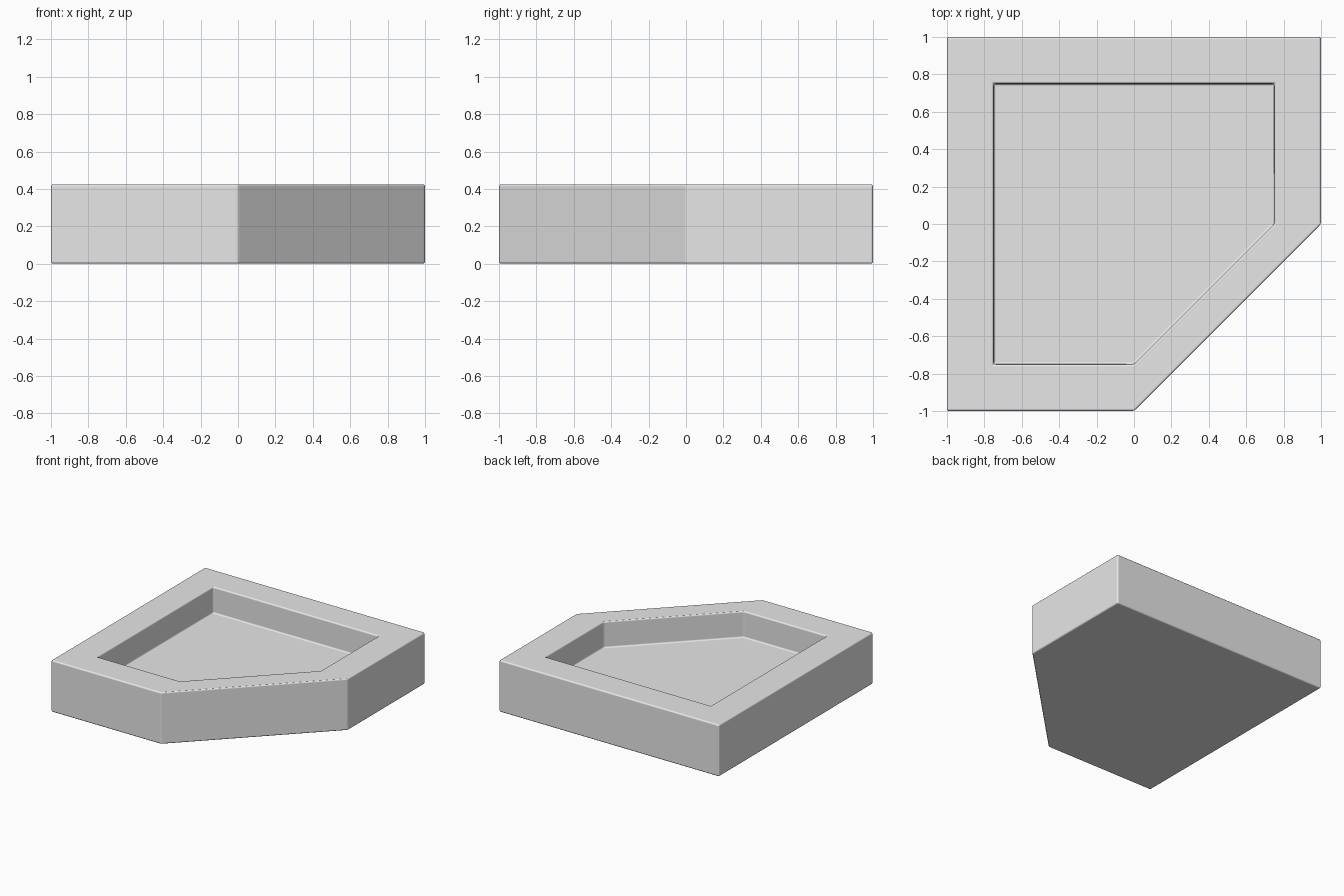
import bpy
import bmesh
import math
from mathutils import Vector

cube = bpy.data.objects.get("Cube")
if cube:
    bpy.data.objects.remove(cube, do_unlink=True)

HEIGHT = 0.425
FLOOR = 0.21
RIM_SCALE = 0.75
OUTLINE = [(-1, -1), (0, -1), (1, 0), (1, 1), (-1, 1)]

# One plain grey for the whole tray
grey = bpy.data.materials.new("light grey")
grey.use_nodes = True
colour = (0.8, 0.8, 0.8, 1)
grey.diffuse_color = colour
grey.node_tree.nodes["Principled BSDF"].inputs["Base Color"].default_value = colour


def extrude(bm, face, scale, lift):
    """Extrude one face, scaling it about the centre axis and moving it in z."""
    face = bmesh.ops.extrude_discrete_faces(bm, faces=[face])["faces"][0]
    for v in face.verts:
        v.co = Vector((v.co.x * scale, v.co.y * scale, v.co.z + lift))
    return face


# Block with one cut corner, then the matching recess in its top
bm = bmesh.new()
base = bm.faces.new([bm.verts.new((x, y, 0)) for x, y in OUTLINE])
top = extrude(bm, base, 1, HEIGHT)
rim = extrude(bm, top, RIM_SCALE, 0)
extrude(bm, rim, 1, FLOOR - HEIGHT)

# Close the underside
bm.edges.ensure_lookup_table()
open_edges = [e for e in bm.edges if e.is_boundary]
if open_edges:
    bmesh.ops.holes_fill(bm, edges=open_edges, sides=0)
bmesh.ops.recalc_face_normals(bm, faces=bm.faces)

mesh = bpy.data.meshes.new("corner_tray")
bm.to_mesh(mesh)
bm.free()
mesh.materials.append(grey)
tray = bpy.data.objects.new("corner_tray", mesh)
bpy.context.collection.objects.link(tray)

# Smooth, slightly rounded edges
bpy.ops.object.select_all(action="DESELECT")
tray.select_set(True)
bpy.context.view_layer.objects.active = tray
bpy.ops.object.shade_smooth()
bevel = tray.modifiers.new("rounded edges", "BEVEL")
bevel.width = 0.012
bevel.segments = 3
bevel.limit_method = "ANGLE"
bevel.angle_limit = math.radians(30)
bevel.harden_normals = True
